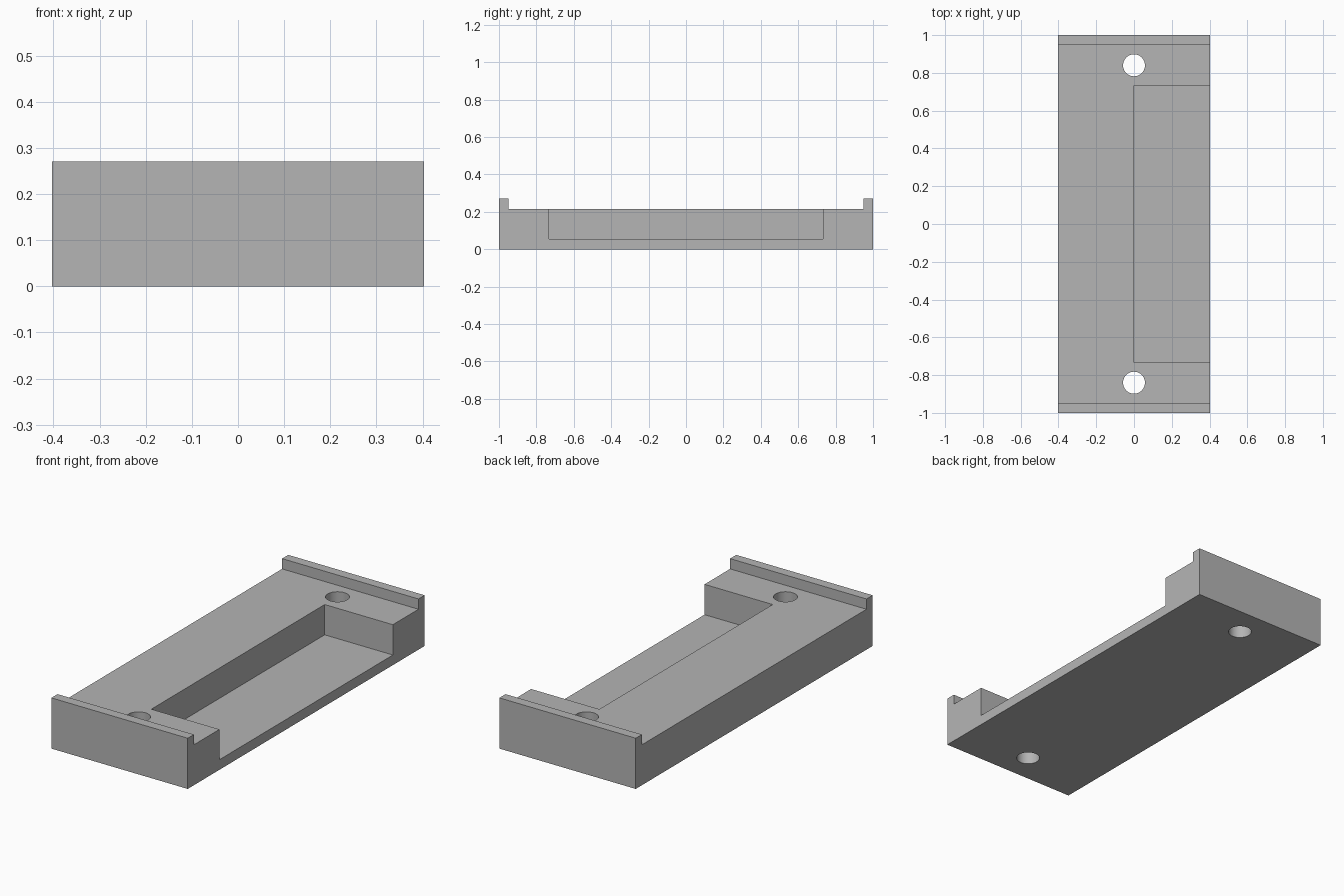
import bpy
import bmesh
from mathutils import Matrix, Vector

if "Cube" in bpy.data.objects:
    bpy.data.objects.remove(bpy.data.objects["Cube"], do_unlink=True)

HALF_X, HALF_Y = 0.403, 1.0
DECK, LIP_TOP, LIP_Y = 0.216, 0.271, 0.948
POCKET_Y, POCKET_FLOOR = 0.732, 0.054
HOLE_Y, HOLE_R = 0.84, 0.058

grey = bpy.data.materials.new("plain grey")
grey.use_nodes = True
colour = (0.46, 0.46, 0.46, 1)
grey.diffuse_color = colour
grey.node_tree.nodes["Principled BSDF"].inputs["Base Color"].default_value = colour


def make_object(name, bm):
    bmesh.ops.recalc_face_normals(bm, faces=bm.faces)
    mesh = bpy.data.meshes.new(name)
    bm.to_mesh(mesh)
    bm.free()
    mesh.materials.append(grey)
    obj = bpy.data.objects.new(name, mesh)
    bpy.context.collection.objects.link(obj)
    return obj


def box(name, low, high):
    low, high = Vector(low), Vector(high)
    bm = bmesh.new()
    place = Matrix.Translation((low + high) / 2) @ Matrix.Diagonal((high - low).to_4d())
    place[3][3] = 1
    bmesh.ops.create_cube(bm, size=1, matrix=place)
    return make_object(name, bm)


def cylinder(name, y):
    bm = bmesh.new()
    bmesh.ops.create_cone(bm, cap_ends=True, segments=48, radius1=HOLE_R, radius2=HOLE_R,
                          depth=1, matrix=Matrix.Translation((0, y, 0.1)))
    return make_object(name, bm)


# Base plate with raised end lips, extruded from its side profile
half = [(HALF_Y, 0), (HALF_Y, LIP_TOP), (LIP_Y, LIP_TOP), (LIP_Y, DECK)]
profile = half + [(-y, z) for y, z in reversed(half)]
bm = bmesh.new()
side = bm.faces.new([bm.verts.new((-HALF_X, y, z)) for y, z in profile])
grown = bmesh.ops.extrude_face_region(bm, geom=[side])["geom"]
bmesh.ops.translate(bm, vec=(2 * HALF_X, 0, 0),
                    verts=[v for v in grown if isinstance(v, bmesh.types.BMVert)])
plate = make_object("mounting_plate", bm)

# Open-sided pocket and the two screw holes
cutters = [box("pocket_cutter", (0, -POCKET_Y, POCKET_FLOOR), (HALF_X + 0.2, POCKET_Y, 0.5)),
           cylinder("front_hole_cutter", -HOLE_Y),
           cylinder("back_hole_cutter", HOLE_Y)]
bpy.ops.object.select_all(action="DESELECT")
plate.select_set(True)
bpy.context.view_layer.objects.active = plate
for cutter in cutters:
    cutter.hide_render = True
    cut = plate.modifiers.new(cutter.name, "BOOLEAN")
    cut.operation, cut.solver, cut.object = "DIFFERENCE", "EXACT", cutter
    bpy.ops.object.modifier_apply(modifier=cut.name)
    bpy.data.objects.remove(cutter, do_unlink=True)

bpy.ops.object.shade_smooth_by_angle()
